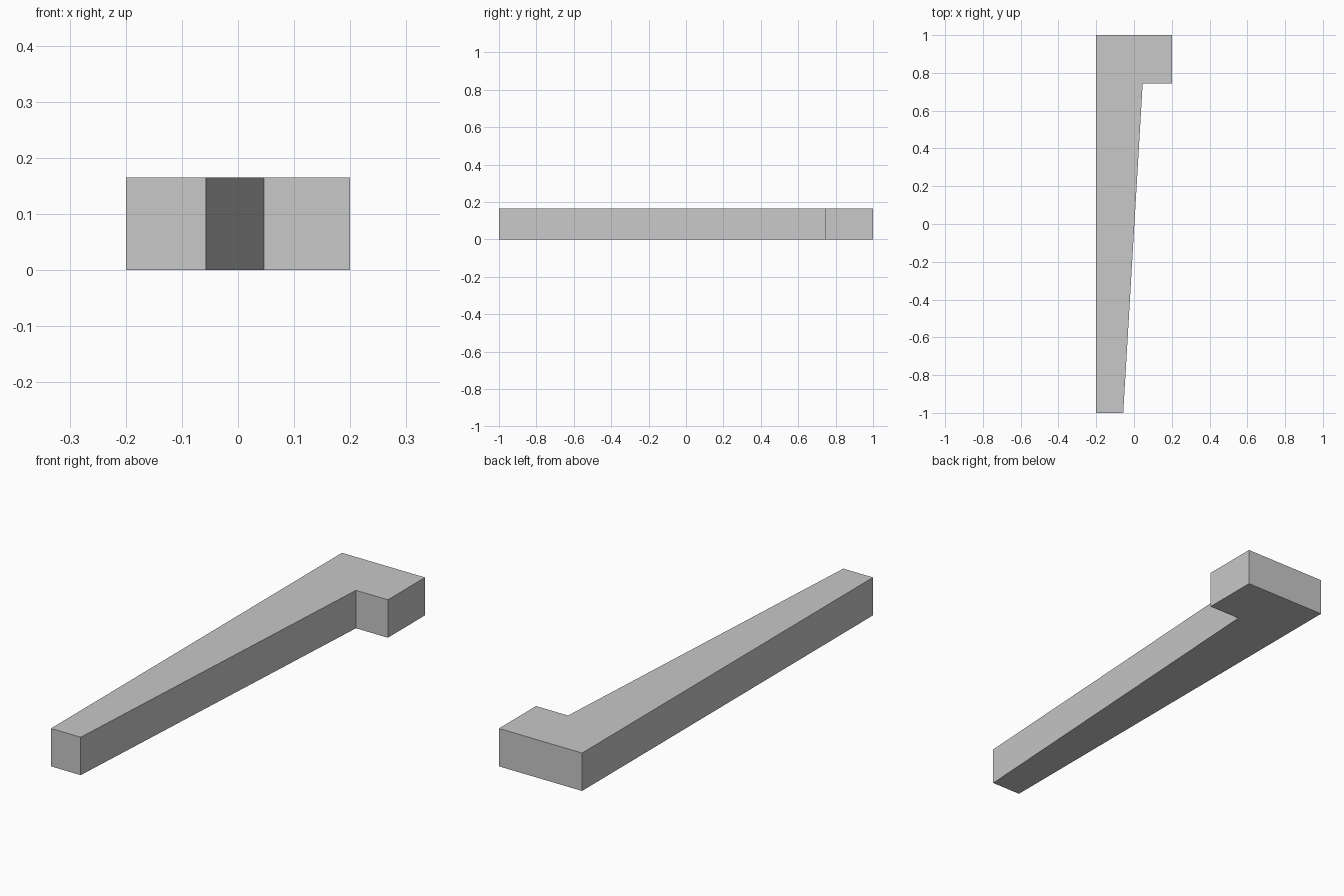
import bpy
import bmesh

cube = bpy.data.objects.get("Cube")
if cube:
    bpy.data.objects.remove(cube, do_unlink=True)

HEIGHT = 0.165

# Plain grey material
grey = bpy.data.materials.new("light_grey")
grey.use_nodes = True
colour = (0.58, 0.58, 0.58, 1)
grey.diffuse_color = colour
grey.node_tree.nodes["Principled BSDF"].inputs["Base Color"].default_value = colour

# Outline of the tapered arm with its square hooked head
outline = [(-0.2, -1), (-0.057, -1), (0.046, 0.745),
           (0.2, 0.745), (0.2, 1), (-0.2, 1)]

# Extrude the outline upwards into a solid bar
bm = bmesh.new()
base = bm.faces.new([bm.verts.new((x, y, 0)) for x, y in outline])
top = bmesh.ops.extrude_face_region(bm, geom=[base], use_keep_orig=True)
raised = [v for v in top["geom"] if isinstance(v, bmesh.types.BMVert)]
bmesh.ops.translate(bm, verts=raised, vec=(0, 0, HEIGHT))
bmesh.ops.recalc_face_normals(bm, faces=bm.faces)

mesh = bpy.data.meshes.new("hooked_bar")
bm.to_mesh(mesh)
bm.free()
mesh.materials.append(grey)
bar = bpy.data.objects.new("hooked_bar", mesh)
bpy.context.collection.objects.link(bar)
